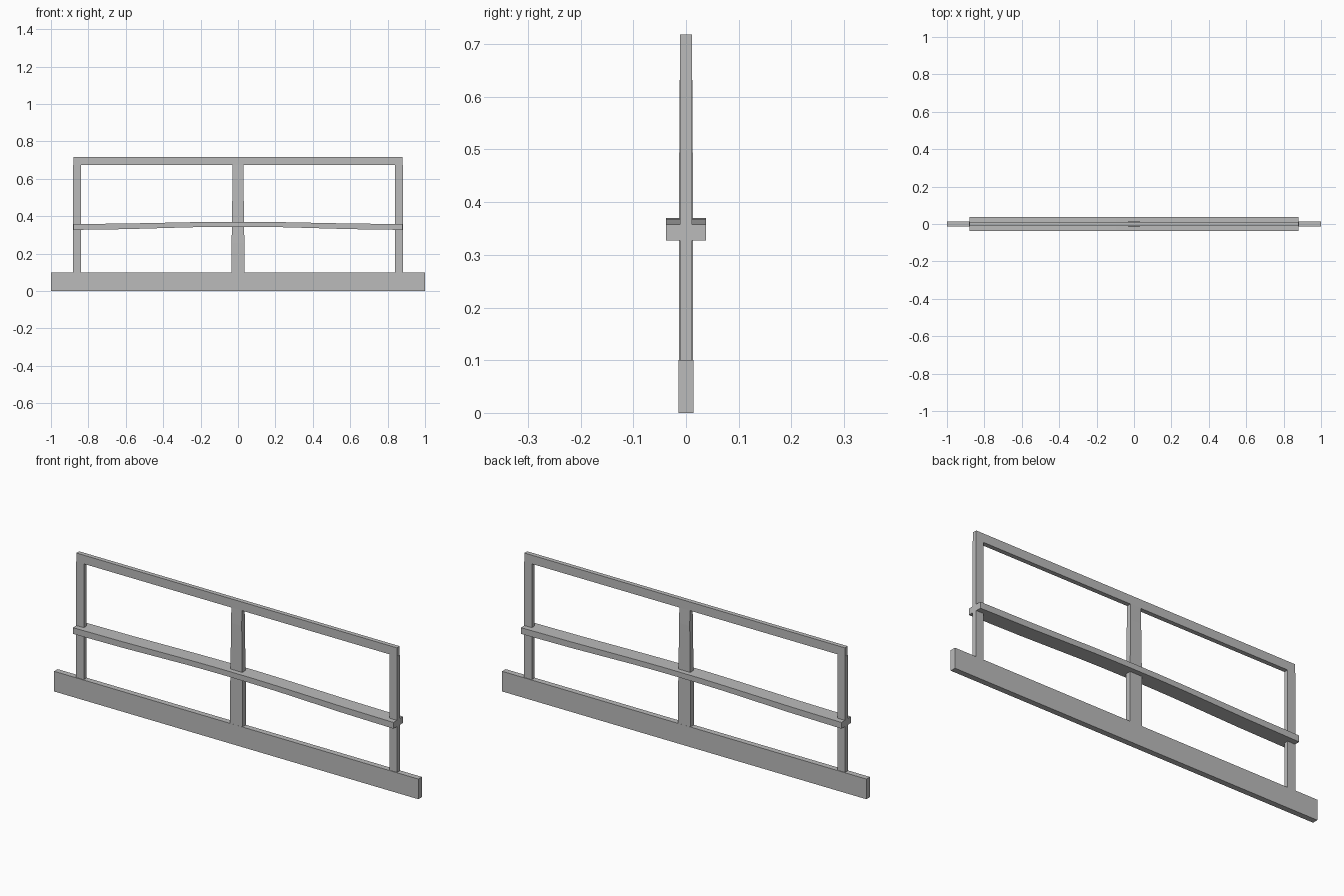
import bpy
import bmesh

cube = bpy.data.objects.get("Cube")
if cube:
    bpy.data.objects.remove(cube, do_unlink=True)

grey = bpy.data.materials.new("plain grey")
grey.use_nodes = True
color = (0.5, 0.5, 0.5, 1)
grey.diffuse_color = color
grey.node_tree.nodes["Principled BSDF"].inputs["Base Color"].default_value = color


def loft(name, sections):
    """Join a row of four-cornered sections into a closed solid."""
    bm = bmesh.new()
    rings = [[bm.verts.new(p) for p in s] for s in sections]
    for a, b in zip(rings, rings[1:]):
        for i in range(4):
            j = (i + 1) % 4
            bm.faces.new((a[i], a[j], b[j], b[i]))
    bm.faces.new(rings[0])
    bm.faces.new(rings[-1])
    bmesh.ops.recalc_face_normals(bm, faces=bm.faces)
    mesh = bpy.data.meshes.new(name)
    bm.to_mesh(mesh)
    bm.free()
    mesh.materials.append(grey)
    obj = bpy.data.objects.new(name, mesh)
    bpy.context.collection.objects.link(obj)
    return obj


def upright(name, x, levels):
    """Vertical post; levels hold height, half width and half depth."""
    return loft(name, [[(x - w, -d, z), (x + w, -d, z), (x + w, d, z), (x - w, d, z)]
                       for z, w, d in levels])


def beam(name, depth, stations):
    """Lengthwise bar; stations hold x, bottom and top."""
    return loft(name, [[(x, -depth, lo), (x, depth, lo), (x, depth, hi), (x, -depth, hi)]
                       for x, lo, hi in stations])


# Base board and top rail
beam("base_board", 0.014, [(-1, 0, 0.1), (1, 0, 0.1)])
beam("top_rail", 0.011, [(-0.88, 0.675, 0.718), (0.88, 0.675, 0.718)])

# End posts
for side, x in (("left", 0.86), ("right", -0.86)):
    upright(side + "_post", x, [(0.1, 0.021, 0.011), (0.675, 0.021, 0.011)])

# Centre post, slightly wider towards its foot
upright("centre_post", 0, [(0.1, 0.034, 0.0135), (0.26, 0.034, 0.0135),
                           (0.6, 0.029, 0.0125), (0.675, 0.029, 0.011)])

# Wide middle rail with a gentle arch
half = [(0.1, 0.343, 0.37), (0.25, 0.341, 0.368), (0.6, 0.331, 0.361), (0.88, 0.327, 0.358)]
beam("middle_rail", 0.038, [(-x, lo, hi) for x, lo, hi in reversed(half)] + half)
